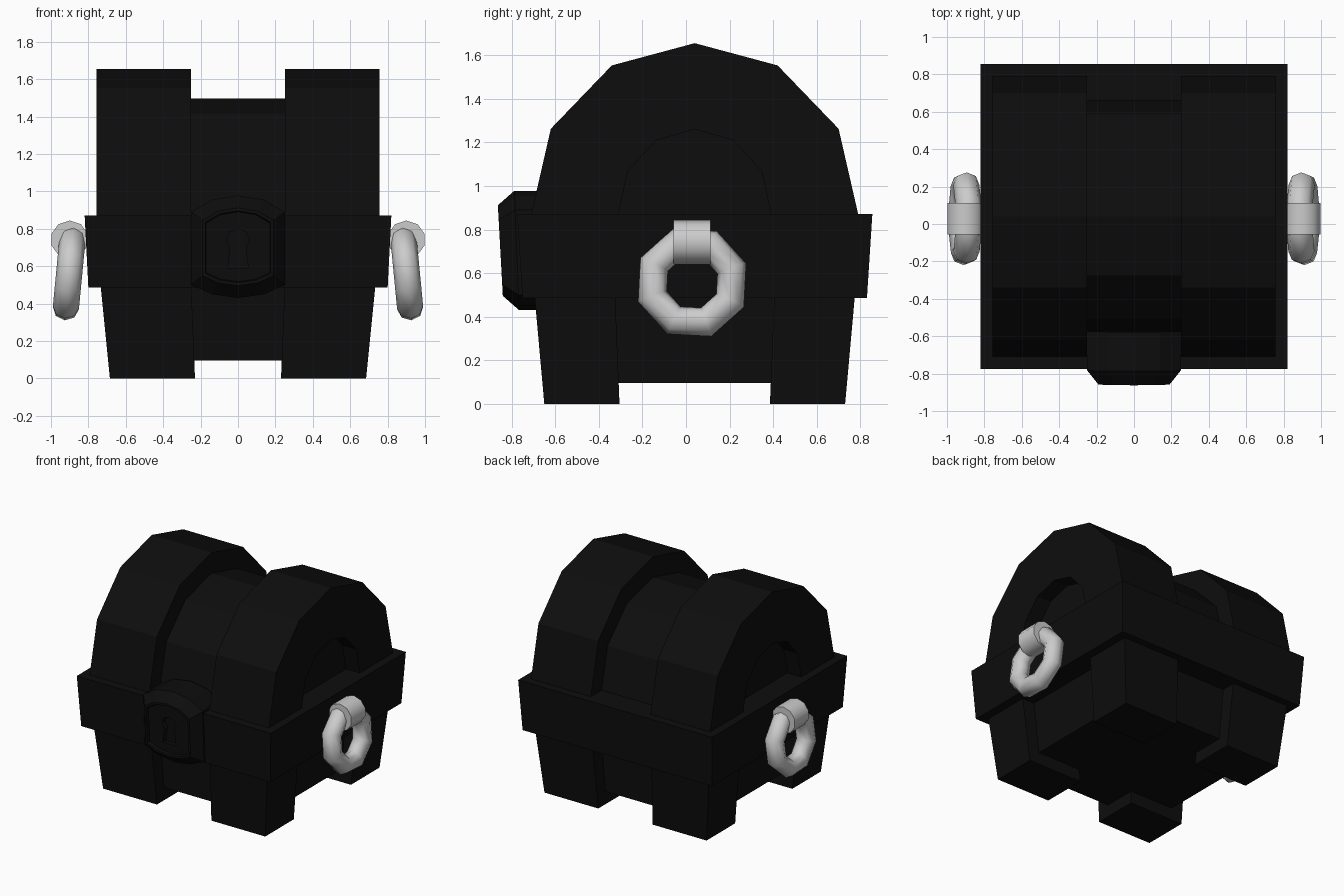
import bpy, bmesh
from math import radians, cos, sin, pi

if "Cube" in bpy.data.objects:
    bpy.data.objects.remove(bpy.data.objects["Cube"])

CY = 0.04  # chest centre in y
black = bpy.data.materials.new("black")
black.diffuse_color = (0.004, 0.004, 0.004, 1)
black.use_nodes = True
black.node_tree.nodes["Principled BSDF"].inputs["Base Color"].default_value = black.diffuse_color


def loft(name, rings, mat=black):
    """Closed solid through rings with equal point counts."""
    bm = bmesh.new()
    loops = [[bm.verts.new(p) for p in r] for r in rings]
    n = len(loops[0])
    for a, b in zip(loops, loops[1:]):
        for i in range(n):
            j = (i + 1) % n
            bm.faces.new((a[i], a[j], b[j], b[i]))
    bm.faces.new(loops[0])
    bm.faces.new(loops[-1])
    bmesh.ops.recalc_face_normals(bm, faces=bm.faces)
    me = bpy.data.meshes.new(name)
    bm.to_mesh(me)
    bm.free()
    ob = bpy.data.objects.new(name, me)
    bpy.context.collection.objects.link(ob)
    if mat:
        me.materials.append(mat)
    return ob


def rect(x0, x1, y0, y1, z):
    return [(x0, y0, z), (x1, y0, z), (x1, y1, z), (x0, y1, z)]


def arch(half, top):
    """Six-sided half arch profile standing on the rim."""
    pts = [(1, 0), (0.88, 0.5), (0.507, 0.87), (0, 1)]
    pts += [(-y, z) for y, z in pts[-2::-1]]
    return [(CY + y * half, 0.87 + z * (top - 0.87)) for y, z in pts]


def prism(name, prof, x0, x1):
    return loft(name, [[(x, y, z) for y, z in prof] for x in (x0, x1)])


# Body core and rim band
loft("body_core", [rect(-.60, .60, CY - .60, CY + .60, .095),
                   rect(-.64, .64, CY - .63, CY + .63, .6)])
loft("rim_band", [rect(-.80, .80, CY - .79, CY + .79, .485),
                  rect(-.82, .82, CY - .815, CY + .815, .872)])

# Corner posts with feet
for sx in (-1, 1):
    for sy in (-1, 1):
        loft("corner_post", [
            rect(sx * .23, sx * .685, CY + sy * .345, CY + sy * .69, 0),
            rect(sx * .25, sx * .735, CY + sy * .365, CY + sy * .735, .5)])

# Lid: recessed core plus two thick arched ribs
prism("lid_core", arch(.62, 1.497), -.64, .64)
rib = arch(.75, 1.655) + arch(.35, 1.26)[::-1]
for s in (-1, 1):
    prism("lid_rib", rib, s * .252, s * .757)

# Lock plate with bevelled edge and shallow inset panel
half = [(.25, .50), (.25, .89), (.14, .955), (0, .978)]
outline = half + [(-.14, .955), (-.25, .89), (-.25, .50), (-.14, .45), (0, .43), (.14, .45)]


def lock_ring(y, k):
    return [(x * k, y + (.92 - z) * .04, .704 + (z - .704) * k) for x, z in outline]


lock = loft("lock_plate", [lock_ring(-.575, 1), lock_ring(-.785, 1), lock_ring(-.86, .76),
                           lock_ring(-.86, .70), lock_ring(-.84, .68)])

# Keyhole
key = [(.06 * sin(a), .74 + .06 * cos(a)) for a in [i * pi / 4 for i in range(-3, 4)]]
key += [(.055, .59), (-.055, .59)]
cutter = loft("keyhole_cutter", [[(x, y, z) for x, z in key] for y in (-.95, -.79)])
cutter.hide_render = True
cutter.hide_set(True)
m = lock.modifiers.new("keyhole", 'BOOLEAN')
m.object = cutter
m.operation = 'DIFFERENCE'
m.solver = 'EXACT'

# Ring handles and their clips
for s in (-1, 1):
    rings = []
    R, r, t = .193, .07, s * radians(5.5)
    bm = bmesh.new()
    for i in range(8):
        a = pi / 8 + i * pi / 4 - radians(3)
        loop = []
        for j in range(8):
            b = j * pi / 4
            d = R + r * cos(b)
            x, y, z = r * sin(b), d * cos(a), d * sin(a)
            loop.append(bm.verts.new((s * .903 + x * cos(t) - z * sin(t), .028 + y,
                                      .557 + x * sin(t) + z * cos(t))))
        rings.append(loop)
    for i in range(8):
        for j in range(8):
            A, B, k = rings[i], rings[(i + 1) % 8], (j + 1) % 8
            bm.faces.new((A[j], A[k], B[k], B[j]))
    bmesh.ops.recalc_face_normals(bm, faces=bm.faces)
    me = bpy.data.meshes.new("ring_handle")
    bm.to_mesh(me)
    bm.free()
    me.shade_smooth()
    bpy.context.collection.objects.link(bpy.data.objects.new("ring_handle", me))

    bpy.ops.mesh.primitive_cylinder_add(vertices=10, radius=.102, depth=.17,
                                        location=(s * .9, .028, .742),
                                        rotation=(pi / 2, 0, 0))
    bpy.context.object.name = "handle_clip"
    bpy.ops.object.shade_smooth_by_angle(angle=radians(40))
